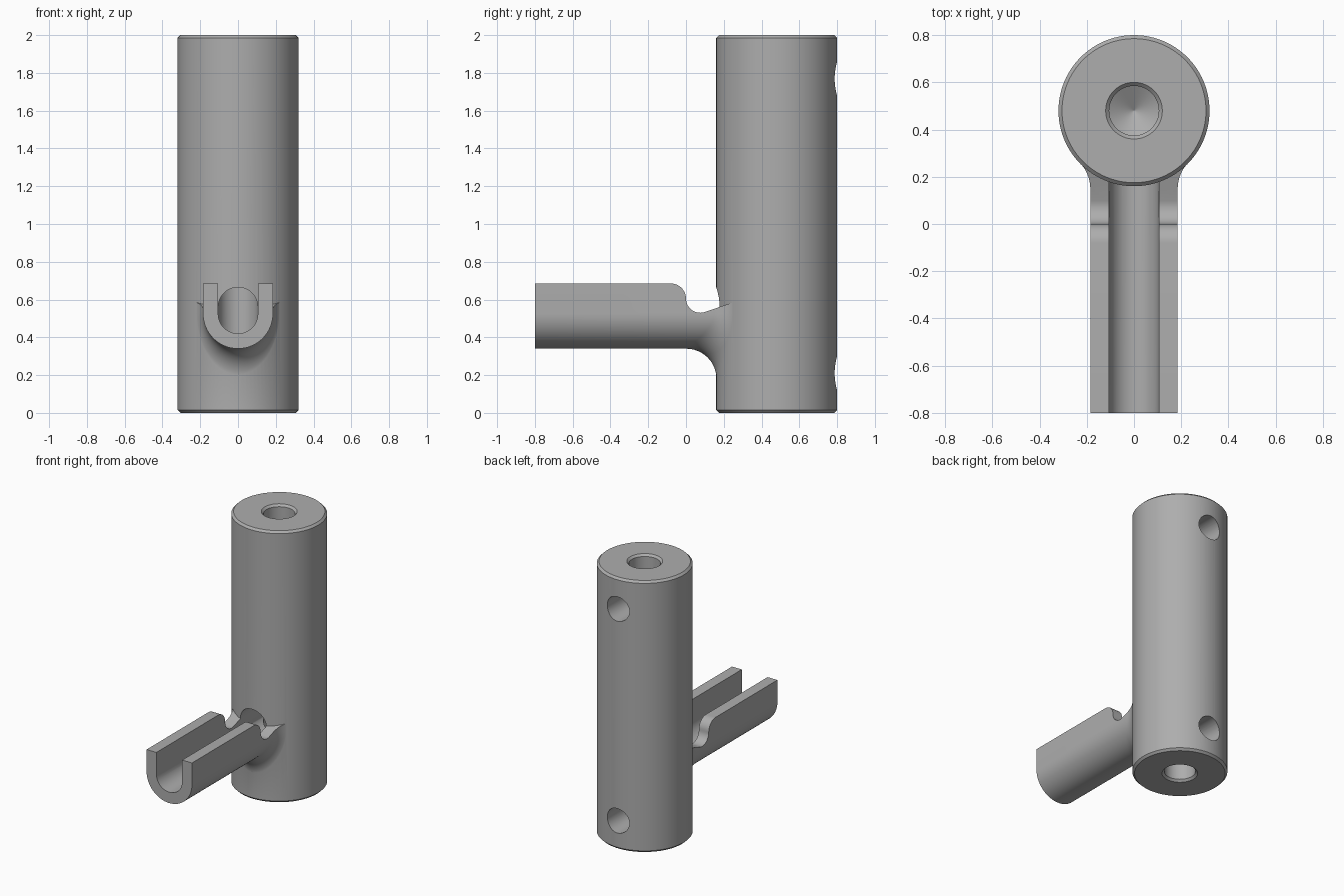
import bpy, bmesh
from math import sin, cos, pi, sqrt
from mathutils import Vector

if "Cube" in bpy.data.objects:
    bpy.data.objects.remove(bpy.data.objects["Cube"])

AXIS_Y, TUBE_R, BORE_R = 0.48, 0.32, 0.105
ARM_R, ARM_Z, FILLET = 0.185, 0.525, 0.16

metal = bpy.data.materials.new("grey metal")
metal.use_nodes = True
grey = (0.42, 0.42, 0.42, 1)
metal.diffuse_color = grey
metal.node_tree.nodes["Principled BSDF"].inputs["Base Color"].default_value = grey


def finish(name, bm):
    bmesh.ops.recalc_face_normals(bm, faces=bm.faces)
    mesh = bpy.data.meshes.new(name)
    bm.to_mesh(mesh)
    bm.free()
    mesh.materials.append(metal)
    obj = bpy.data.objects.new(name, mesh)
    bpy.context.collection.objects.link(obj)
    return obj


def loft(name, rings):
    """Skin closed rings of equal length and cap both ends."""
    bm = bmesh.new()
    rows = [[bm.verts.new(p) for p in ring] for ring in rings]
    n = len(rows[0])
    for a, b in zip(rows, rows[1:]):
        for i in range(n):
            j = (i + 1) % n
            bm.faces.new((a[i], a[j], b[j], b[i]))
    bm.faces.new(rows[0])
    bm.faces.new(rows[-1])
    return finish(name, bm)


def lathe(name, profile, sides):
    """Turn (radius, z) pairs around the tube axis."""
    angles = [2 * pi * i / sides for i in range(sides)]
    return loft(name, [[(r * cos(a), AXIS_Y + r * sin(a), z) for a in angles]
                       for r, z in profile])


def arc(cx, cy, r, start, end, steps):
    return [(cx + r * cos(start + (end - start) * i / steps),
             cy + r * sin(start + (end - start) * i / steps)) for i in range(steps + 1)]


def combine(target, other, operation):
    bpy.context.view_layer.objects.active = target
    mod = target.modifiers.new(operation.lower(), 'BOOLEAN')
    mod.operation, mod.solver, mod.object = operation, 'EXACT', other
    bpy.ops.object.modifier_apply(modifier=mod.name)
    bpy.data.objects.remove(other)


# Upright tube with chamfered ends
c = 0.015
tube = lathe("tube_with_cradle_arm", [(TUBE_R - c, 0), (TUBE_R, c),
                                      (TUBE_R, 2 - c), (TUBE_R - c, 2)], 96)

# Arm section: a U, each point with its outward direction
half = [(ARM_R * sin(t), ARM_Z - ARM_R * cos(t), sin(t), -cos(t))
        for t in [pi / 2 * i / 16 for i in range(17)]]
half.append((ARM_R, 0.75, 1, 0))
section = [(-x, z, -nx, nz) for x, z, nx, nz in reversed(half[1:])] + half

# Arm skin: straight run, then a rolling-ball fillet that ends in the tube
STEPS, reach = 12, TUBE_R - 0.0015
columns = []
for x, z, nx, nz in section:
    normal = Vector((nx, 0, nz))
    ball = Vector((x, 0, z)) + FILLET * normal
    ball.y = AXIS_Y - sqrt((reach + FILLET) ** 2 - ball.x ** 2)
    to_tube = Vector((-ball.x, AXIS_Y - ball.y, 0)).normalized()
    curve = [ball + FILLET * (-normal).slerp(to_tube, i / STEPS) for i in range(STEPS + 1)]
    columns.append([Vector((x, -0.8, z))] + curve + [Vector((curve[-1].x, 0.4, curve[-1].z))])
arm = loft("arm", list(zip(*columns)))

# Trim the arm top: rounded shoulder, then a hollow beside the tube
top = [(-1, 0.685)] + arc(-0.08, 0.605, 0.08, pi / 2, 0, 10)
top += arc(0.075, 0.605, 0.075, pi, 1.6 * pi, 12)[1:]
top += [(0.24, 0.582), (0.5, 0.66), (0.5, 1), (-1, 1)]
combine(arm, loft("top_cutter", [[(x, y, z) for y, z in top] for x in (-0.6, 0.6)]),
        'DIFFERENCE')
combine(tube, arm, 'UNION')

# Round-bottomed trough that runs on into the tube as a slot
slot = arc(0, ARM_Z, BORE_R, pi, 2 * pi, 24) + arc(0, 0.56, BORE_R, 0, pi, 24)
channel = loft("channel_cutter", [[(x, y, z) for x, z in slot] for y in (-1, AXIS_Y)])
combine(tube, channel, 'DIFFERENCE')
open_top = loft("open_top_cutter", [[(x, y, z) for x in (-BORE_R, BORE_R) for z in
                (((0.54, 0.8) if x < 0 else (0.8, 0.54)))] for y in (-1, 0.15)])
combine(tube, open_top, 'DIFFERENCE')

# Blind end bores with countersinks and drill tips
for end, depth, sign in ((2, 0.7, -1), (0, 0.72, 1)):
    steps = [(0.135, -c), (0.12, 0), (BORE_R, c), (BORE_R, depth), (0.002, depth + 0.06)]
    bore = lathe("bore_cutter", [(r, end + sign * d) for r, d in steps], 64)
    combine(tube, bore, 'DIFFERENCE')

# Screw holes in the back
for z in (0.21, 1.77):
    hole = [[(px, y, pz) for px, pz in arc(0, z, 0.09, 0, 2 * pi, 40)[:-1]]
            for y in (AXIS_Y, 0.9)]
    combine(tube, loft("screw_cutter", hole), 'DIFFERENCE')

bpy.ops.object.select_all(action='DESELECT')
tube.select_set(True)
bpy.context.view_layer.objects.active = tube
bpy.ops.object.shade_smooth_by_angle(angle=0.5)
